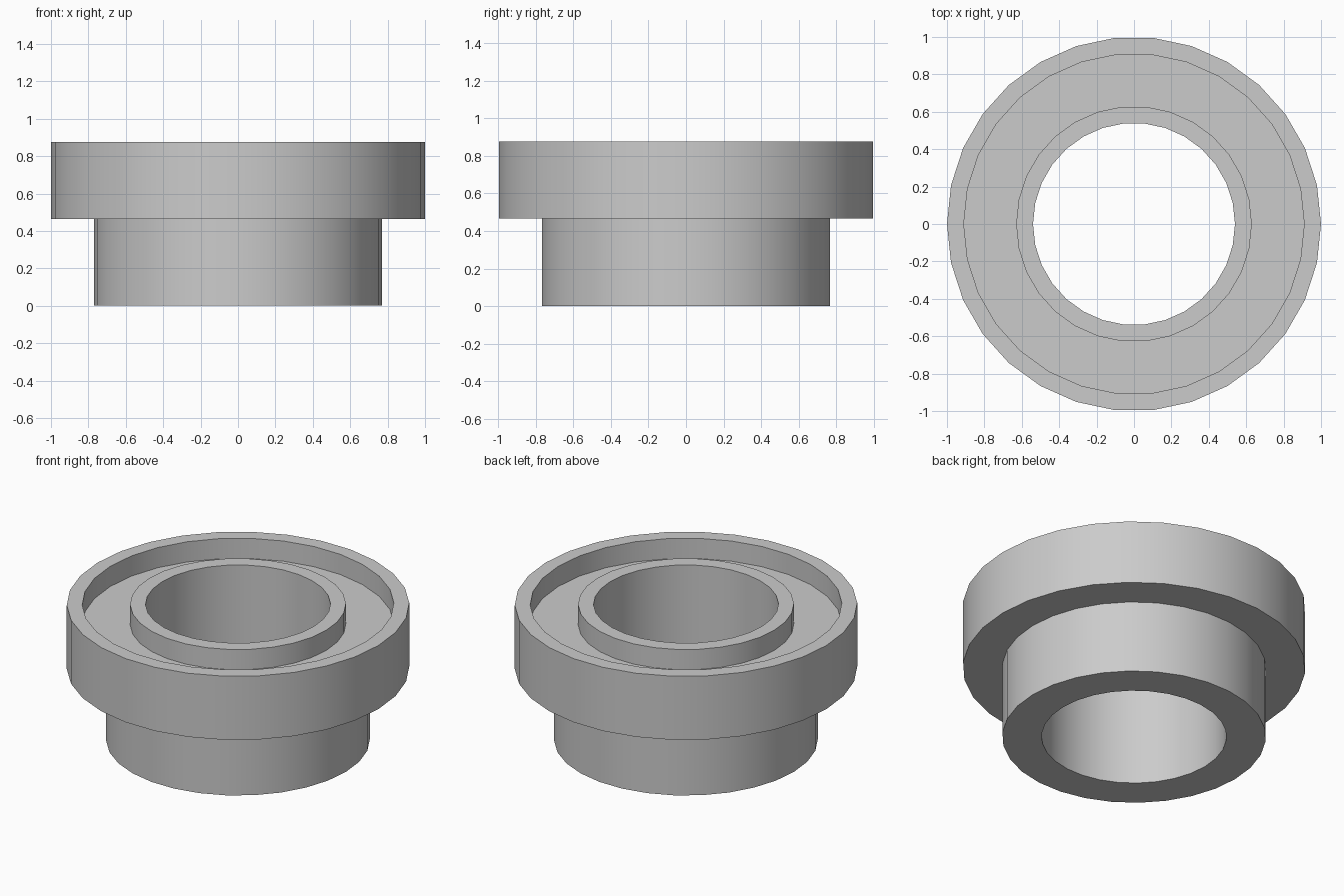
import bpy
import bmesh
from math import cos, sin, tau

cube = bpy.data.objects.get("Cube")
if cube:
    bpy.data.objects.remove(cube, do_unlink=True)

SIDES = 30

grey = bpy.data.materials.new("plain_grey")
grey.use_nodes = True
colour = (0.6, 0.6, 0.6, 1)
grey.diffuse_color = colour
grey.node_tree.nodes["Principled BSDF"].inputs["Base Color"].default_value = colour


def lathe(name, profile):
    """Sweep a closed (radius, height) profile around z."""
    bm = bmesh.new()
    rings = [[bm.verts.new((r * cos(tau * i / SIDES), r * sin(tau * i / SIDES), z))
              for r, z in profile] for i in range(SIDES)]
    for i in range(SIDES):
        a, b = rings[i], rings[(i + 1) % SIDES]
        for j in range(len(profile)):
            k = (j + 1) % len(profile)
            bm.faces.new((a[j], b[j], b[k], a[k]))
    bmesh.ops.recalc_face_normals(bm, faces=bm.faces)
    mesh = bpy.data.meshes.new(name)
    bm.to_mesh(mesh)
    bm.free()
    mesh.materials.append(grey)
    obj = bpy.data.objects.new(name, mesh)
    bpy.context.collection.objects.link(obj)
    return obj


# Radii and heights of the bushing
bore, groove_in, sleeve, groove_out, flange = 0.54, 0.63, 0.77, 0.91, 1.0
shoulder, floor, top = 0.465, 0.745, 0.875

# Sleeve, wide flange and ring groove as one solid of revolution
bushing = lathe("flanged_bushing", [
    (bore, 0), (sleeve, 0), (sleeve, shoulder), (flange, shoulder),
    (flange, top), (groove_out, top), (groove_out, floor),
    (groove_in, floor), (groove_in, top), (bore, top)])

# Smooth walls with crisp corners
bpy.ops.object.select_all(action="DESELECT")
bushing.select_set(True)
bpy.context.view_layer.objects.active = bushing
bpy.ops.object.shade_smooth_by_angle()
